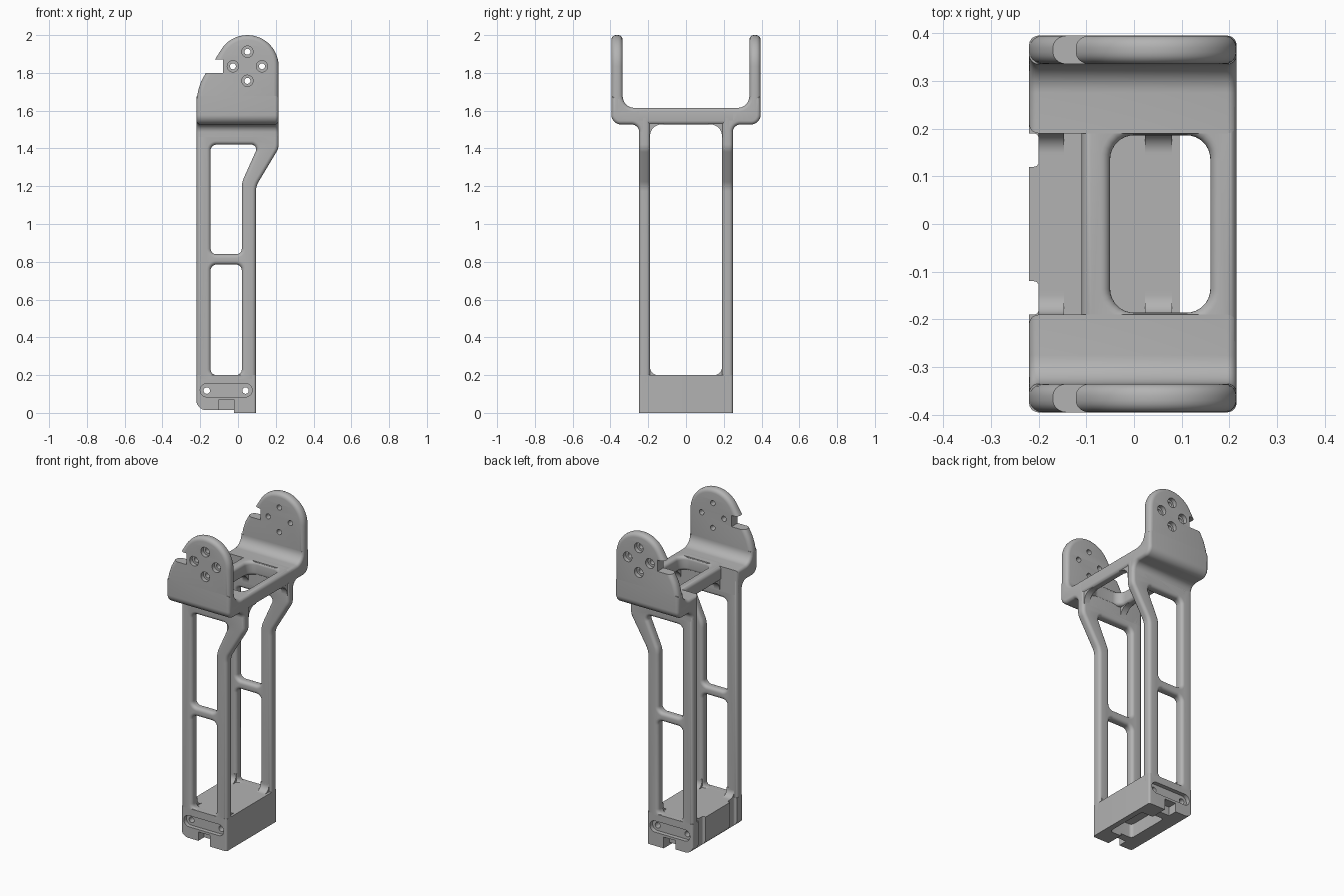
import bpy
import math
from mathutils import Matrix, Vector

if "Cube" in bpy.data.objects:
    bpy.data.objects.remove(bpy.data.objects["Cube"], do_unlink=True)

scene = bpy.context.scene
metal = bpy.data.materials.new("plain grey")
metal.use_nodes = True
GREY = (0.45, 0.45, 0.45, 1)
metal.diffuse_color = GREY
metal.node_tree.nodes["Principled BSDF"].inputs["Base Color"].default_value = GREY

# Local axes (profile right, profile up, extrusion) for each drawing plane
PLANES = {
    "XY": Matrix(((1, 0, 0), (0, 1, 0), (0, 0, 1))),
    "XZ": Matrix(((1, 0, 0), (0, 0, -1), (0, 1, 0))),
    "YZ": Matrix(((0, 0, 1), (1, 0, 0), (0, 1, 0))),
}
SWEEP = {"XY": Vector((0, 0, 1)), "XZ": Vector((0, 1, 0)), "YZ": Vector((1, 0, 0))}


def rounded(points, steps=7):
    """Turn (a, b, radius) corners into an outline with filleted corners."""
    out = []
    count = len(points)
    for i, point in enumerate(points):
        corner = Vector((point[0], point[1], 0))
        radius = point[2] if len(point) > 2 else 0
        if not radius:
            out.append(corner)
            continue
        before, after = points[i - 1], points[(i + 1) % count]
        u = (Vector((before[0], before[1], 0)) - corner).normalized()
        v = (Vector((after[0], after[1], 0)) - corner).normalized()
        half = u.angle(v) / 2
        centre = corner + (u + v).normalized() * radius / math.sin(half)
        start = corner + u * radius / math.tan(half) - centre
        end = corner + v * radius / math.tan(half) - centre
        for k in range(steps + 1):
            spoke = start.lerp(end, k / steps).normalized()
            out.append(centre + spoke * radius)
    return out


def rect(a0, a1, b0, b1, r=0):
    return [(a0, b0, r), (a1, b0, r), (a1, b1, r), (a0, b1, r)]


def circle(a, b, radius, sides=24):
    turn = math.tau / sides
    return [(a + radius * math.cos(i * turn), b + radius * math.sin(i * turn))
            for i in range(sides)]


def finish(mesh):
    mesh.materials.clear()
    mesh.materials.append(metal)
    mesh.shade_smooth()
    mesh.set_sharp_from_angle(angle=math.radians(32))


def evaluated_mesh(obj):
    bpy.context.view_layer.update()
    graph = bpy.context.evaluated_depsgraph_get()
    return bpy.data.meshes.new_from_object(obj.evaluated_get(graph))


def sweep(name, plane, outlines, low, high, edge=0):
    """Extrude filled outlines (later ones are holes) with rounded edges."""
    curve = bpy.data.curves.new(name, "CURVE")
    curve.dimensions = "2D"
    curve.fill_mode = "BOTH"
    curve.extrude = (high - low) / 2 - edge
    curve.bevel_depth = edge
    curve.bevel_resolution = 4
    curve.offset = -edge
    for outline in outlines:
        points = rounded(outline)
        spline = curve.splines.new("POLY")
        spline.points.add(len(points) - 1)
        for target, p in zip(spline.points, points):
            target.co = (p.x, p.y, 0, 1)
        spline.use_cyclic_u = True
    temp = bpy.data.objects.new(name + " outline", curve)
    scene.collection.objects.link(temp)
    mesh = evaluated_mesh(temp)
    bpy.data.objects.remove(temp, do_unlink=True)
    place = Matrix.Translation(SWEEP[plane] * (low + high) / 2)
    mesh.transform(place @ PLANES[plane].to_4x4())
    # Weld the caps to the walls so the solid is closed
    import bmesh
    bm = bmesh.new()
    bm.from_mesh(mesh)
    bmesh.ops.remove_doubles(bm, verts=bm.verts, dist=0.00005)
    bmesh.ops.recalc_face_normals(bm, faces=bm.faces)
    bm.to_mesh(mesh)
    bm.free()
    finish(mesh)
    mesh.name = name
    obj = bpy.data.objects.new(name, mesh)
    scene.collection.objects.link(obj)
    return obj


def cut(obj, cutters):
    for cutter in cutters:
        cutter.hide_render = True
        mod = obj.modifiers.new("cut", "BOOLEAN")
        mod.operation = "DIFFERENCE"
        mod.solver = "EXACT"
        mod.object = cutter
    mesh = evaluated_mesh(obj)
    obj.modifiers.clear()
    obj.data = mesh
    finish(mesh)
    for cutter in cutters:
        bpy.data.objects.remove(cutter, do_unlink=True)


LEFT, RIGHT, POST = -0.22, 0.215, 0.095
IN, OUT = 0.19, 0.248          # leg frame inner and outer faces
ARM_IN, ARM_OUT = 0.335, 0.395  # ear plate inner and outer faces
DECK_LOW, DECK_TOP = 1.527, 1.615
EDGE = 0.02


def span(side, near, far):
    return sorted((side * near, side * far))


# Leg frames with two windows each
frame = [(LEFT, 0.16), (POST, 0.16), (POST, 1.2, 0.1), (RIGHT, 1.4, 0.08),
         (RIGHT, 1.56), (LEFT, 1.56)]
lower_window = rect(-0.145, 0.02, 0.2, 0.785, 0.03)
upper_window = [(-0.145, 0.84, 0.03), (0.02, 0.84, 0.03), (0.02, 1.22, 0.12),
                (0.11, 1.42, 0.025), (-0.145, 1.42, 0.03)]

# Ear plate outline with a round top
ear = [(LEFT, 1.6), (RIGHT, 1.6)]
HUB_X, HUB_Z, HUB_R = 0.05, 1.835, 0.165
for i in range(21):
    a = math.radians(150) * i / 20
    ear.append((HUB_X + HUB_R * math.cos(a), HUB_Z + HUB_R * math.sin(a)))
ear += [(-0.122, 1.87), (-0.17, 1.8), (-0.195, 1.755), (-0.21, 1.71), (LEFT, 1.66)]

# Shoulder section joining leg, deck and ear
shoulder = [(IN, DECK_TOP), (ARM_IN, DECK_TOP, 0.06), (ARM_IN, 1.678),
            (ARM_OUT, 1.678), (ARM_OUT, DECK_LOW, 0.05), (OUT, DECK_LOW, 0.04),
            (OUT, 1.46), (IN, 1.46)]

for side, word in ((-1, "front"), (1, "back")):
    sweep(word + "_leg_frame", "XZ", [frame, lower_window, upper_window],
          *span(side, IN, OUT), EDGE)
    section = [(side * p[0], *p[1:]) for p in shoulder]
    sweep(word + "_shoulder", "YZ", [section], LEFT, RIGHT, EDGE)

    plate = sweep(word + "_ear_plate", "XZ", [ear], *span(side, ARM_IN, ARM_OUT), 0.025)
    cutters = [sweep("notch", "XZ", [rect(-0.3, -0.08, 1.8, 1.87)], *span(side, 0.3, 0.5))]
    for k in range(4):
        a = k * math.pi / 2
        x, z = HUB_X + 0.077 * math.cos(a), HUB_Z + 0.077 * math.sin(a)
        cutters.append(sweep("bore", "XZ", [circle(x, z, 0.016)], *span(side, 0.3, 0.5)))
        cutters.append(sweep("sink", "XZ", [circle(x, z, 0.03)], *span(side, 0.37, 0.5)))
    cut(plate, cutters)

    # Inside corner fillets under the deck and on the base floor
    for x0, x1, z, up, r in ((-0.1, -0.06, DECK_LOW, 1, 0.06), (0.168, 0.207, DECK_LOW, 1, 0.06),
                             (-0.2, -0.147, 0.2, -1, 0.04), (0.023, 0.08, 0.2, -1, 0.04)):
        corner = [(IN - r - 0.01, z + up * EDGE), (IN + 0.01, z + up * EDGE),
                  (IN + 0.01, z - up * (r + 0.01)), (IN, z - up * (r + 0.01)),
                  (IN, z, r), (IN - r - 0.01, z)]
        sweep(word + "_corner_fillet", "YZ", [[(side * p[0], *p[1:]) for p in corner]], x0, x1)

# Deck with its opening
sweep("deck", "XY", [rect(-0.11, RIGHT, -0.25, 0.25), rect(-0.05, 0.16, -0.186, 0.186, 0.05)],
      DECK_LOW, DECK_TOP, EDGE)

# Base block with two upright grooves on one side
half = [(POST, OUT, 0.012), (LEFT, OUT, 0.015), (LEFT, IN), (-0.2, IN, 0.01),
        (-0.2, 0.12, 0.01), (LEFT, 0.12)]
other_half = [(p[0], -p[1], *p[2:]) for p in reversed(half)]
base = sweep("base_block", "XY", [half + other_half], 0, 0.2)
heel = [(-0.3, -0.1), (-0.02, -0.1), (-0.02, 0.015), (LEFT, 0.015, 0.05),
        (LEFT, 0.1), (-0.3, 0.1)]
cutters = [sweep("heel", "XZ", [heel], -0.4, 0.4),
           sweep("pocket", "XY", [rect(-0.1, 0.06, -0.14, 0.14, 0.02)], -0.1, 0.1)]
for x in (-0.165, 0.04):
    cutters.append(sweep("screw", "XZ", [circle(x, 0.118, 0.017)], -0.4, 0.4))
for side in (-1, 1):
    cutters.append(sweep("slot", "XZ", [rect(-0.2, 0.075, 0.085, 0.155, 0.034)],
                         *span(side, 0.222, 0.4)))
    cutters.append(sweep("key", "XZ", [rect(-0.1, -0.02, -0.1, 0.07)], *span(side, IN, 0.4)))
cut(base, cutters)
